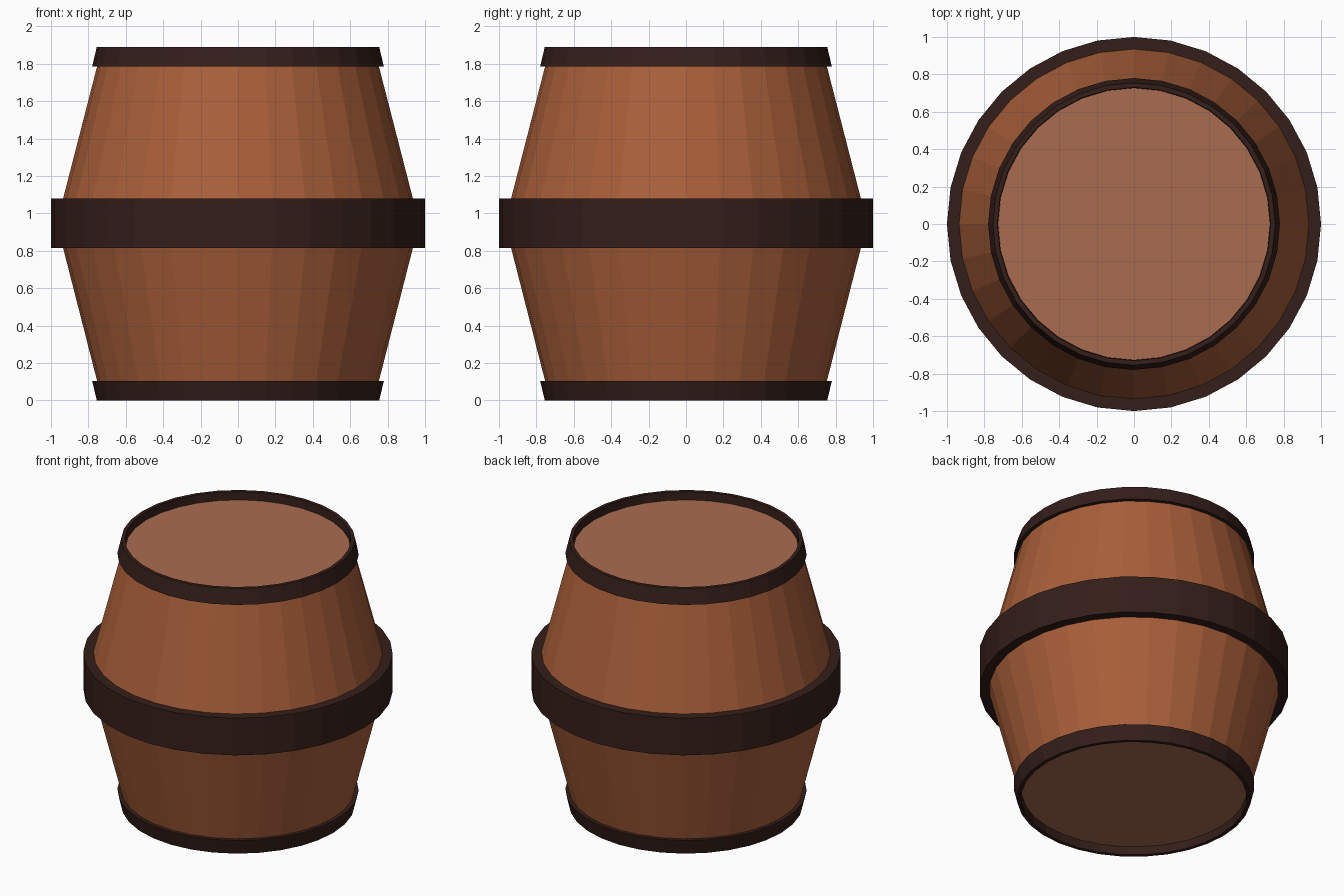
import bpy, bmesh
from math import cos, sin, tau

if "Cube" in bpy.data.objects:
    bpy.data.objects.remove(bpy.data.objects["Cube"])

SIDES = 32
H = 1.89


def material(name, rgb):
    m = bpy.data.materials.new(name)
    m.diffuse_color = (*rgb, 1)
    m.use_nodes = True
    m.node_tree.nodes["Principled BSDF"].inputs["Base Color"].default_value = m.diffuse_color
    return m


wood = material("stave_wood", (0.40, 0.115, 0.042))
lid = material("head_wood", (0.40, 0.15, 0.08))
iron = material("dark_iron", (0.034, 0.013, 0.010))


def lathe(name, profile, mat, closed=False):
    """Spin a (radius, z) profile around z with flat facets."""
    bm = bmesh.new()
    rings = [[bm.verts.new((r * cos(tau * i / SIDES), r * sin(tau * i / SIDES), z))
              for i in range(SIDES)] for r, z in profile]
    pairs = list(zip(rings, rings[1:]))
    if closed:
        pairs.append((rings[-1], rings[0]))
    for a, b in pairs:
        for i in range(SIDES):
            j = (i + 1) % SIDES
            bm.faces.new((a[i], a[j], b[j], b[i]))
    if not closed:
        bm.faces.new(rings[0][::-1])
        bm.faces.new(rings[-1])
    bmesh.ops.recalc_face_normals(bm, faces=bm.faces)
    me = bpy.data.meshes.new(name)
    bm.to_mesh(me)
    bm.free()
    me.materials.append(mat)
    ob = bpy.data.objects.new(name, me)
    bpy.context.collection.objects.link(ob)
    return ob


# Bulging staves, stopping at the recessed heads
REC = 0.06
lathe("staves", [(0.742, REC), (0.935, 0.815), (0.935, 1.08), (0.742, H - REC)], wood)

# Middle hoop
lathe("middle_hoop", [(0.93, 0.815), (1.0, 0.815), (1.0, 1.08), (0.93, 1.08)], iron, True)

# End hoops and recessed heads, mirrored bottom to top
for end, flip in (("bottom", False), ("top", True)):
    def z(v):
        return H - v if flip else v
    lathe(end + "_hoop", [(0.755, z(0)), (0.78, z(0.105)), (0.75, z(0.105)),
                          (0.727, z(REC)), (0.73, z(0))], iron, True)
    lathe(end + "_head", [(0.728, z(REC - 0.002)), (0.728, z(REC + 0.01))], lid)
